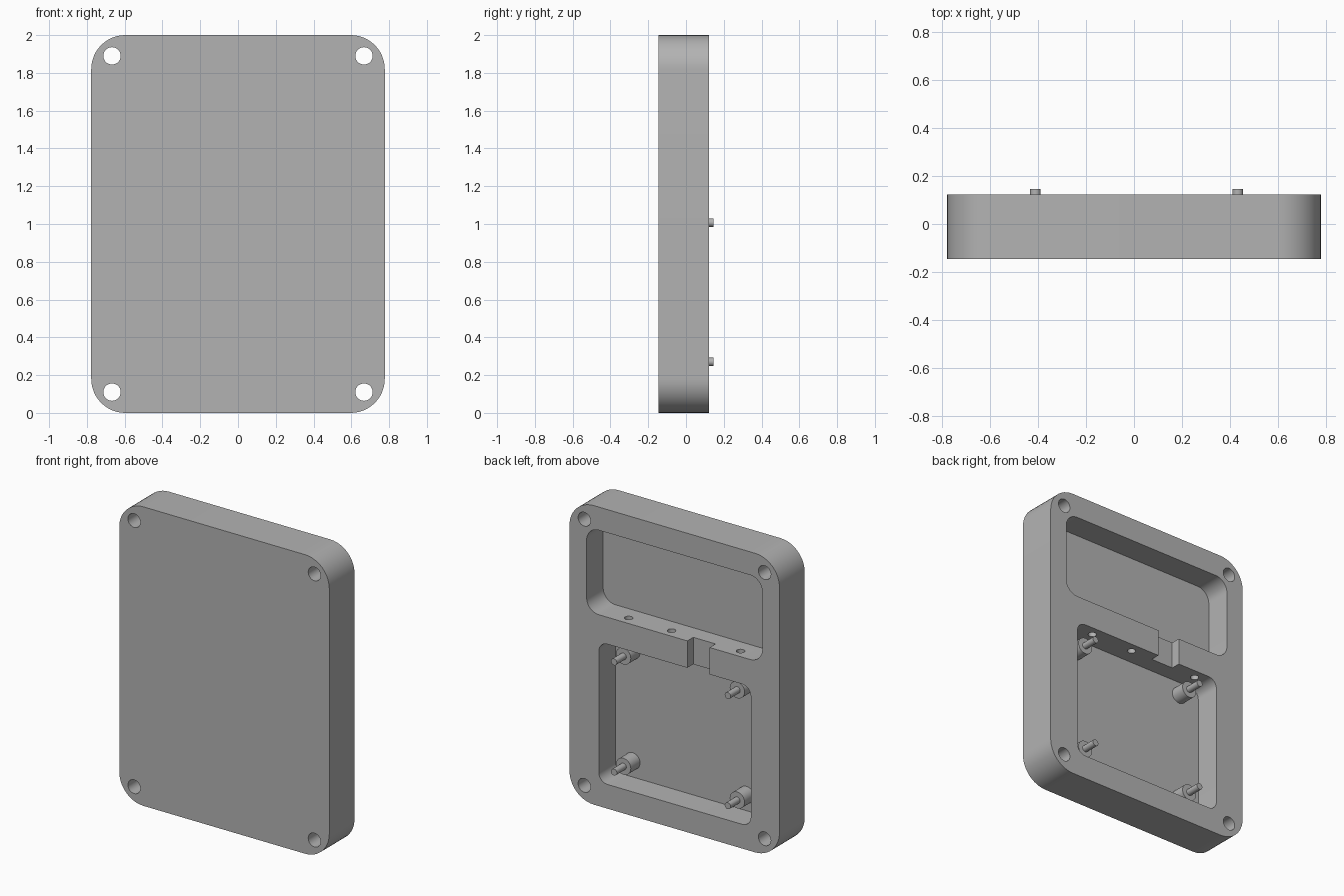
import bpy, bmesh
from math import cos, sin, pi
from mathutils import Matrix, Vector

if "Cube" in bpy.data.objects:
    bpy.data.objects.remove(bpy.data.objects["Cube"])

grey = bpy.data.materials.new("plain_grey")
grey.use_nodes = True
grey.diffuse_color = (0.45, 0.45, 0.45, 1)
grey.node_tree.nodes["Principled BSDF"].inputs["Base Color"].default_value = (0.45, 0.45, 0.45, 1)

FRONT, BACK = -0.145, 0.122
FLOOR = BACK - 0.175


def add_object(name, bm):
    bmesh.ops.recalc_face_normals(bm, faces=bm.faces)
    mesh = bpy.data.meshes.new(name)
    bm.to_mesh(mesh)
    bm.free()
    mesh.materials.append(grey)
    obj = bpy.data.objects.new(name, mesh)
    bpy.context.collection.objects.link(obj)
    return obj


def rounded_block(name, x0, x1, z0, z1, radius, y0, y1, steps=12):
    """Rounded rectangle in the xz plane, extruded along y."""
    bm = bmesh.new()
    corners = [(x1 - radius, z1 - radius), (x0 + radius, z1 - radius),
               (x0 + radius, z0 + radius), (x1 - radius, z0 + radius)]
    ring = []
    for i, (cx, cz) in enumerate(corners):
        for k in range(steps + 1):
            a = (i + k / steps) * pi / 2
            ring.append(bm.verts.new((cx + radius * cos(a), y0, cz + radius * sin(a))))
    face = bm.faces.new(ring)
    grown = bmesh.ops.extrude_face_region(bm, geom=[face])["geom"]
    moved = [g for g in grown if isinstance(g, bmesh.types.BMVert)]
    bmesh.ops.translate(bm, verts=moved, vec=(0, y1 - y0, 0))
    return add_object(name, bm)


def box(name, low, high):
    bm = bmesh.new()
    low, high = Vector(low), Vector(high)
    place = Matrix.Translation((low + high) / 2) @ Matrix.Diagonal((high - low).to_4d())
    bmesh.ops.create_cube(bm, size=1, matrix=place)
    return add_object(name, bm)


def rod(name, start, end, radius, sides=32):
    """Cylinder between two points."""
    bm = bmesh.new()
    start, end = Vector(start), Vector(end)
    axis = end - start
    place = Matrix.Translation((start + end) / 2) @ axis.to_track_quat("Z", "Y").to_matrix().to_4x4()
    bmesh.ops.create_cone(bm, cap_ends=True, segments=sides, radius1=radius,
                          radius2=radius, depth=axis.length, matrix=place)
    return add_object(name, bm)


def activate(obj):
    bpy.ops.object.select_all(action="DESELECT")
    obj.select_set(True)
    bpy.context.view_layer.objects.active = obj


def smooth(obj):
    activate(obj)
    bpy.ops.object.shade_smooth_by_angle(angle=pi / 6)


def cut(target, cutter):
    activate(target)
    mod = target.modifiers.new("cut", "BOOLEAN")
    mod.operation = "DIFFERENCE"
    mod.solver = "EXACT"
    mod.object = cutter
    bpy.ops.object.modifier_apply(modifier=mod.name)
    bpy.data.objects.remove(cutter)


# Case body with two pockets open to the back
case = rounded_block("case_body", -0.777, 0.777, 0, 2, 0.18, FRONT, BACK)
cut(case, rounded_block("upper_pocket", -0.65, 0.65, 1.28, 1.845, 0.09, FLOOR, 0.3))
cut(case, rounded_block("lower_pocket", -0.565, 0.56, 0.162, 1.1, 0.065, FLOOR, 0.3))

# Cable notch and wire holes in the divider
cut(case, box("divider_notch", (-0.26, BACK - 0.063, 1.05), (-0.095, 0.3, 1.33)))
for x in (0.385, 0.068, -0.443):
    cut(case, rod("wire_hole", (x, BACK - 0.066, 1.05), (x, BACK - 0.066, 1.33), 0.026))

# Screw holes through the four corners
for x in (-0.667, 0.667):
    for z in (0.11, 1.89):
        cut(case, rod("screw_hole", (x, -0.3, z), (x, 0.3, z), 0.046))
smooth(case)

# Stepped standoffs in the lower pocket
for side, x in (("right", -0.41), ("left", 0.432)):
    for level, z in (("lower", 0.27), ("upper", 1.007)):
        smooth(rod(f"{level}_{side}_standoff", (x, FLOOR - 0.01, z), (x, 0.045, z), 0.055))
        smooth(rod(f"{level}_{side}_pin", (x, 0.04, z), (x, 0.145, z), 0.022, 24))
